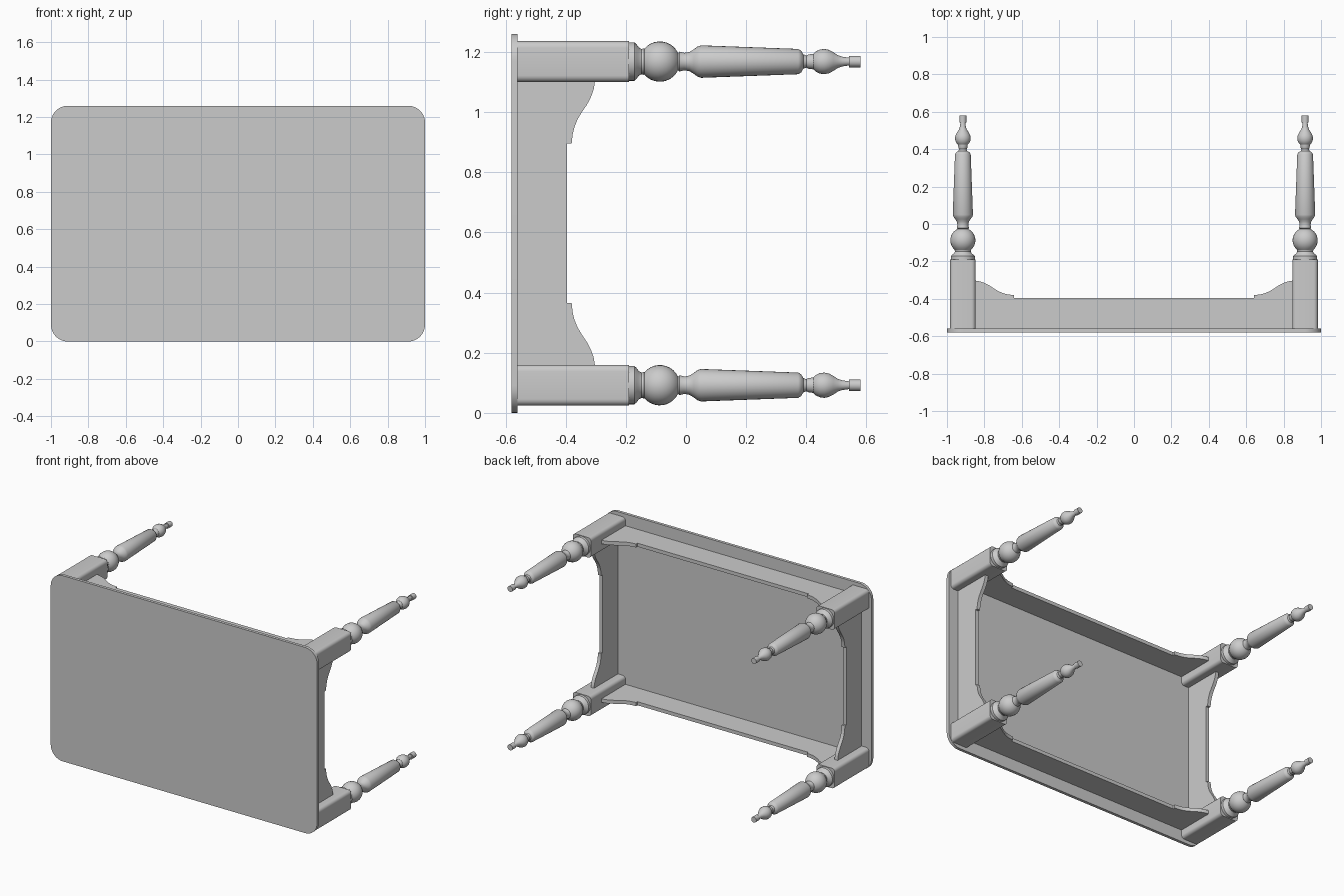
import bpy, bmesh, math
from mathutils import Vector

if "Cube" in bpy.data.objects:
    bpy.data.objects.remove(bpy.data.objects["Cube"])

Y_TOP, Y_UNDER, Y_FOOT = -0.58, -0.56, 0.58
LEG_X, LEG_Z, MID_Z = 0.915, 0.538, 0.63
HALF = 0.068


def finish(name, bm, angle=35):
    bmesh.ops.recalc_face_normals(bm, faces=bm.faces)
    mesh = bpy.data.meshes.new(name)
    bm.to_mesh(mesh)
    bm.free()
    ob = bpy.data.objects.new(name, mesh)
    bpy.context.collection.objects.link(ob)
    bpy.ops.object.select_all(action='DESELECT')
    ob.select_set(True)
    bpy.context.view_layer.objects.active = ob
    bpy.ops.object.shade_smooth_by_angle(angle=math.radians(angle))
    return ob


def prism(name, points, offset):
    """Extrude a closed outline along an offset vector."""
    bm = bmesh.new()
    face = bm.faces.new([bm.verts.new(p) for p in points])
    ext = bmesh.ops.extrude_face_region(bm, geom=[face])
    verts = [v for v in ext['geom'] if isinstance(v, bmesh.types.BMVert)]
    bmesh.ops.translate(bm, vec=offset, verts=verts)
    return finish(name, bm)


def rounded_rect(hx, hz, r, steps):
    pts = []
    for q, (sx, sz) in enumerate([(1, 1), (-1, 1), (-1, -1), (1, -1)]):
        for i in range(steps + 1):
            a = math.pi / 2 * (q + i / steps)
            pts.append((sx * (hx - r) + r * math.cos(a), sz * (hz - r) + r * math.sin(a)))
    return pts


# Table top, lying on its long edge
prism("table_top", [(x, Y_TOP, MID_Z + z) for x, z in rounded_rect(1.0, 0.63, 0.09, 10)],
      (0, Y_UNDER - Y_TOP, 0))

# Turned leg profile: (distance along y, radius)
profile = [(-0.20, 0), (-0.20, 0.064), (-0.172, 0.064), (-0.165, 0.058), (-0.157, 0.047),
           (-0.148, 0.042), (-0.140, 0.044)]
for i in range(11):                                   # large ball
    a = math.radians(140 - 11.5 * i)
    profile.append((-0.087 + 0.067 * math.cos(a), 0.067 * math.sin(a)))
profile += [(-0.022, 0.033), (-0.005, 0.029), (0.012, 0.032), (0.026, 0.041), (0.038, 0.050),
            (0.050, 0.054), (0.373, 0.042), (0.383, 0.036), (0.390, 0.024), (0.400, 0.020),
            (0.408, 0.024), (0.418, 0.025), (0.424, 0.026), (0.432, 0.034), (0.445, 0.040),
            (0.460, 0.042), (0.475, 0.039), (0.490, 0.031), (0.505, 0.021), (0.520, 0.016),
            (0.542, 0.013), (0.542, 0.019), (Y_FOOT, 0.019), (Y_FOOT, 0)]


def turned_leg(name, cx, cz):
    bm = bmesh.new()
    vs = [bm.verts.new((cx + r, y, cz)) for y, r in profile]
    es = [bm.edges.new(pair) for pair in zip(vs, vs[1:])]
    bmesh.ops.spin(bm, geom=vs + es, cent=(cx, 0, cz), axis=(0, 1, 0),
                   angle=math.tau, steps=28, use_duplicate=False)
    bmesh.ops.remove_doubles(bm, verts=bm.verts, dist=1e-4)
    finish(name, bm)


# Four legs: rounded square block plus turning
for sx, side in ((-1, "left"), (1, "right")):
    for sz, level in ((-1, "lower"), (1, "upper")):
        cx, cz = sx * LEG_X, MID_Z + sz * LEG_Z
        prism(f"{side}_{level}_leg_block",
              [(cx + x, Y_UNDER, cz + z) for x, z in rounded_rect(HALF, HALF, 0.022, 5)],
              (0, -0.19 - Y_UNDER, 0))
        turned_leg(f"{side}_{level}_turned_leg", cx, cz)


# Aprons: ogee brackets at both ends, (distance from leg, y)
ogee = [(-0.02, -0.303), (0, -0.303), (0.025, -0.307), (0.05, -0.316), (0.075, -0.329),
        (0.10, -0.346), (0.125, -0.361), (0.15, -0.371), (0.175, -0.377), (0.205, -0.380),
        (0.205, -0.395)]


def apron_outline(half_len):
    end = [(half_len - d, y) for d, y in ogee]
    return [(half_len + 0.02, Y_UNDER)] + end + [(-u, y) for u, y in reversed(end)] + \
           [(-half_len - 0.02, Y_UNDER)]


T = 0.024
for s, long_name, short_name in ((-1, "lower_apron", "left_apron"), (1, "upper_apron", "right_apron")):
    z0 = MID_Z + s * LEG_Z - T / 2
    prism(long_name, [(u, y, z0) for u, y in apron_outline(LEG_X - HALF)], (0, 0, T))
    x0 = s * LEG_X - T / 2
    prism(short_name, [(x0, y, MID_Z + u) for u, y in apron_outline(LEG_Z - HALF)], (T, 0, 0))
